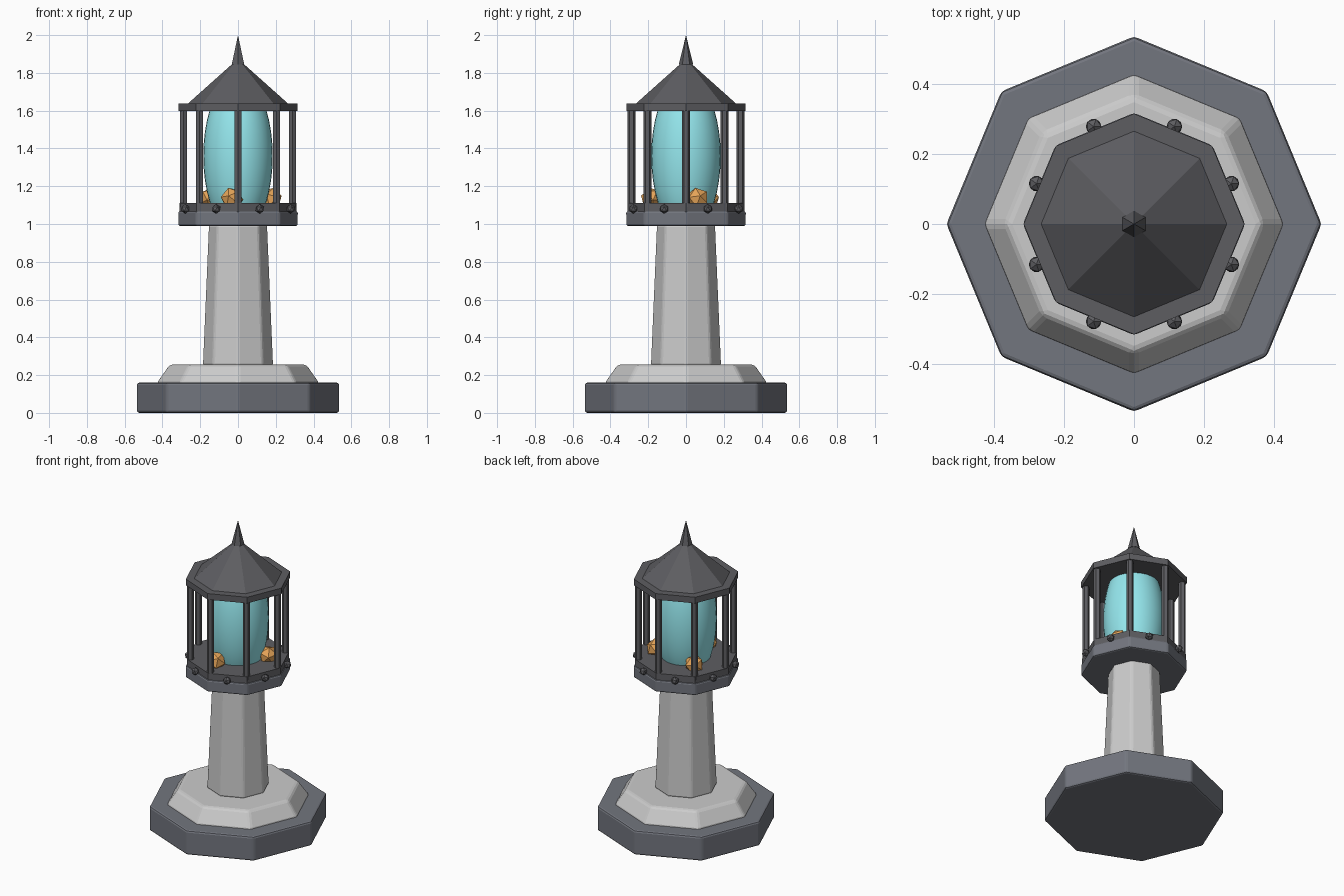
import bpy
from math import cos, sin, radians

if "Cube" in bpy.data.objects:
    bpy.data.objects.remove(bpy.data.objects["Cube"])


def material(name, rgb):
    m = bpy.data.materials.new(name)
    m.diffuse_color = (*rgb, 1)
    m.use_nodes = True
    m.node_tree.nodes["Principled BSDF"].inputs["Base Color"].default_value = m.diffuse_color
    return m


SLATE = material("slate", (0.17, 0.18, 0.21))
IRON = material("iron", (0.11, 0.11, 0.12))
GLASS = material("glass", (0.30, 0.80, 0.85))
AMBER = material("amber", (0.80, 0.38, 0.10))


def finish(name, mat=None, bevel=0):
    ob = bpy.context.object
    ob.name = name
    if mat:
        ob.data.materials.append(mat)
    if bevel:
        b = ob.modifiers.new("bevel", 'BEVEL')
        b.width = bevel
        b.segments = 2
        b.limit_method = 'ANGLE'
    return ob


def prism(name, r1, r2, z1, z2, mat=None, bevel=0, sides=8, x=0, y=0, turn=0):
    bpy.ops.mesh.primitive_cone_add(vertices=sides, radius1=r1, radius2=r2, depth=z2 - z1,
                                    location=(x, y, (z1 + z2) / 2), rotation=(0, 0, turn))
    return finish(name, mat, bevel)


# Stone base and column
prism("base_plinth", 0.537, 0.537, 0, 0.16, SLATE, 0.012)
prism("base_step", 0.435, 0.365, 0.155, 0.255, None, 0.015)
prism("column", 0.188, 0.156, 0.25, 0.995, None, 0.012)
prism("lantern_platform", 0.318, 0.318, 0.99, 1.068, SLATE, 0.01)

# Iron cage and roof
prism("cage_floor", 0.31, 0.31, 1.06, 1.11, IRON)
prism("roof_eave", 0.316, 0.316, 1.597, 1.637, IRON)
prism("roof", 0.268, 0.025, 1.635, 1.852, IRON)
prism("roof_spike", 0.038, 0, 1.845, 2.0, IRON, sides=6)

# Posts at the corners, rivets at the face centres
for i in range(8):
    a = radians(45 * i)
    prism(f"cage_post_{i + 1}", 0.021, 0.021, 1.09, 1.61, IRON, sides=6,
          x=0.288 * cos(a), y=0.288 * sin(a))
    a += radians(22.5)
    bpy.ops.mesh.primitive_ico_sphere_add(subdivisions=1, radius=0.025,
                                          location=(0.302 * cos(a), 0.302 * sin(a), 1.08))
    finish(f"rivet_{i + 1}", IRON)

# Glowing globe
bpy.ops.mesh.primitive_uv_sphere_add(segments=32, ring_count=20, radius=1, location=(0, 0, 1.36))
globe = finish("globe", GLASS)
globe.scale = (0.184, 0.184, 0.42)
bpy.ops.object.shade_smooth()

# Amber crystals around the globe's foot
for i in range(3):
    a = radians(20 + 120 * i)
    bpy.ops.mesh.primitive_ico_sphere_add(subdivisions=1, radius=0.06, rotation=(0.3, 0.2, a),
                                          location=(0.185 * cos(a), 0.185 * sin(a), 1.135))
    finish(f"crystal_{i + 1}", AMBER)
